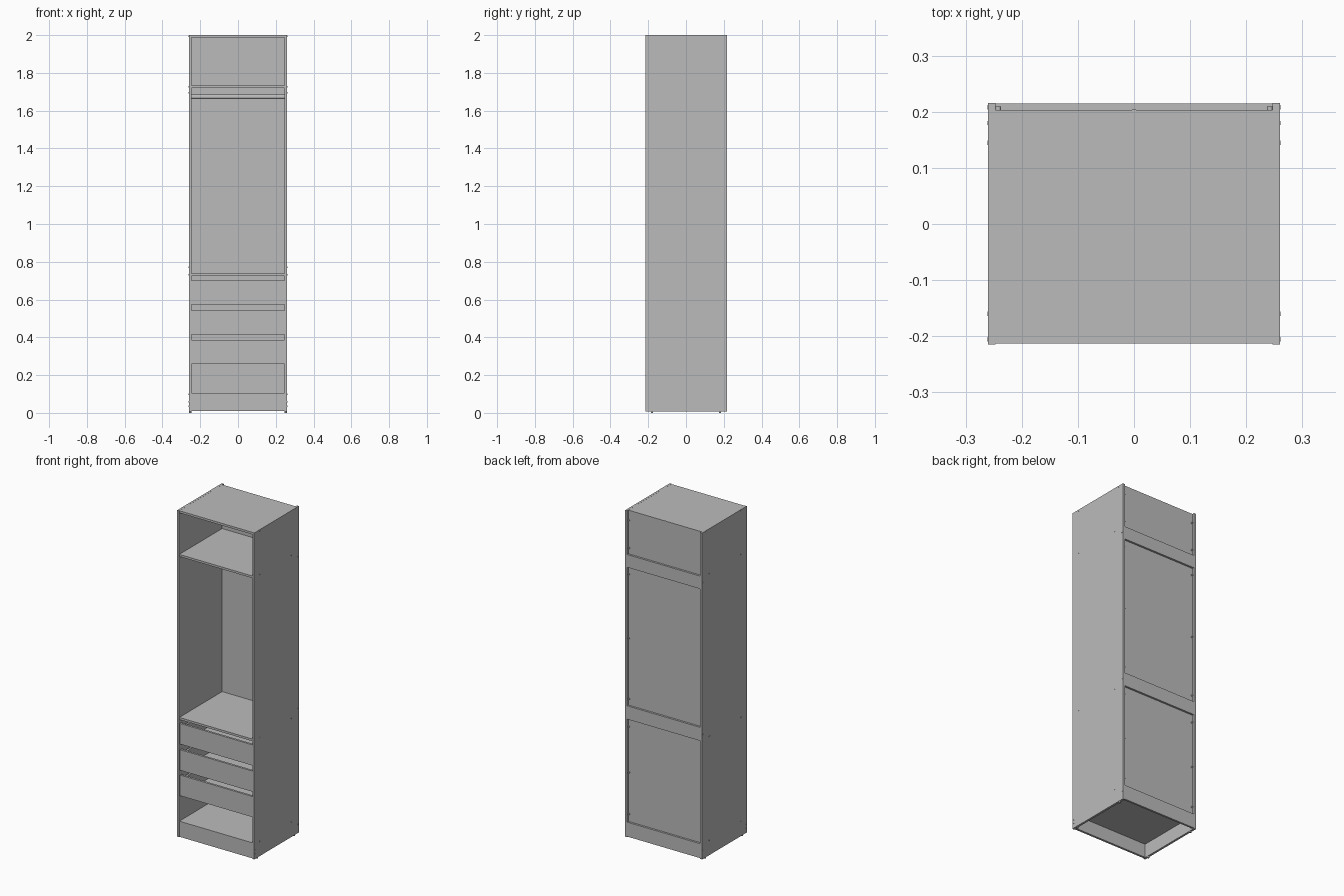
import bpy
from math import pi

cube = bpy.data.objects.get("Cube")
if cube:
    bpy.data.objects.remove(cube, do_unlink=True)

grey = bpy.data.materials.new("plain_grey")
grey.use_nodes = True
COLOUR = (0.5, 0.5, 0.5, 1)
grey.diffuse_color = COLOUR
grey.node_tree.nodes["Principled BSDF"].inputs["Base Color"].default_value = COLOUR


def box(name, x, y, z):
    """Box from (low, high) pairs on each axis."""
    spans = (x, y, z)
    bpy.ops.mesh.primitive_cube_add(size=1, location=[(a + b) / 2 for a, b in spans])
    ob = bpy.context.object
    ob.name = name
    ob.scale = [b - a for a, b in spans]
    bpy.ops.object.transform_apply(location=False, rotation=False, scale=True)
    ob.data.materials.append(grey)
    return ob


def rod(name, centre, radius, length, axis, sides=16):
    """Cylinder lying along the given axis."""
    turn = {"x": (0, pi / 2, 0), "y": (pi / 2, 0, 0), "z": (0, 0, 0)}[axis]
    bpy.ops.mesh.primitive_cylinder_add(vertices=sides, radius=radius, depth=length,
                                        location=centre, rotation=turn)
    ob = bpy.context.object
    ob.name = name
    ob.data.materials.append(grey)
    bpy.ops.object.shade_smooth_by_angle()
    return ob


W, D, T = 0.26, 0.215, 0.013      # half width, half depth, board thickness
IN = W - T                        # inner half width
BACK = 0.203                      # rear face of the back sheets
FRONT = -0.213


def span(s, a, b):
    return tuple(sorted((s * a, s * b)))


# Top, shelves and bottom board
for name, top in (("top_board", 1.9995), ("upper_shelf", 1.733),
                  ("middle_shelf", 0.738), ("bottom_board", 0.105)):
    start = FRONT + T if name == "bottom_board" else FRONT
    box(name, (-IN, IN), (start, 0.2), (top - T, top))

# Plinth and rear rails
box("front_plinth", (-IN, IN), (FRONT, FRONT + T), (0.01, 0.105))
for name, low, high in (("rear_plinth", 0.012, 0.1), ("middle_rear_rail", 0.728, 0.81),
                        ("upper_rear_rail", 1.655, 1.733)):
    box(name, (-IN, IN), (BACK, D), (low, high))

# Thin back sheets in halves, with a joining strip down the middle
for side, s in (("left", 1), ("right", -1)):
    box(side + "_back_sheet", span(s, 0.001, IN), (0.2, BACK), (0.093, 1.9995))
box("back_joining_strip", (-0.004, 0.004), (0.198, BACK + 0.001), (0.1, 1.999))

# Hanging rail
rod("hanging_rail", (0, 0, 1.673), 0.0125, 2 * IN, "x", 24)

# Drawers
for i, low in enumerate((0.26, 0.415, 0.575)):
    n = f"drawer_{i + 1}_"
    high = low + 0.126
    box(n + "front", (-0.245, 0.245), (-0.21, -0.197), (low, high))
    box(n + "back", (-0.222, 0.222), (0.17, 0.183), (low + 0.015, high - 0.015))
    box(n + "bottom", (-0.222, 0.222), (-0.197, 0.17), (low + 0.015, low + 0.019))
    for side, s in (("left", 1), ("right", -1)):
        box(n + side + "_side", span(s, 0.222, 0.235), (-0.197, 0.183),
            (low + 0.012, high - 0.015))
        box(n + side + "_runner", span(s, 0.235, IN), (-0.195, 0.18),
            (low + 0.04, low + 0.062))

# Side panels with their feet, fixings and screw caps
for side, s in (("left", 1), ("right", -1)):
    box(side + "_side_panel", span(s, IN, W), (-D, D + 0.001), (0.008, 2))
    for y in (-0.18, 0.18):
        rod(side + "_foot", (s * 0.253, y, 0.005), 0.006, 0.01, "z")
    for z in (0.147, 0.4, 0.68, 0.85, 1.22, 1.61, 1.77, 1.94):
        rod(side + "_back_fixing", (s * 0.242, 0.206, z), 0.005, 0.006, "y", 12)
    for y, z in ((-0.16, 1.727), (0.145, 1.727), (0.208, 1.695),
                 (-0.16, 0.732), (0.145, 0.732), (0.208, 0.77),
                 (-0.16, 0.099), (0.145, 0.099), (0.208, 0.06), (-0.205, 0.06),
                 (-0.205, 0.035), (0.18, 1.993), (-0.16, 1.993)):
        rod(side + "_screw_cap", (s * W, y, z), 0.004, 0.003, "x", 12)
